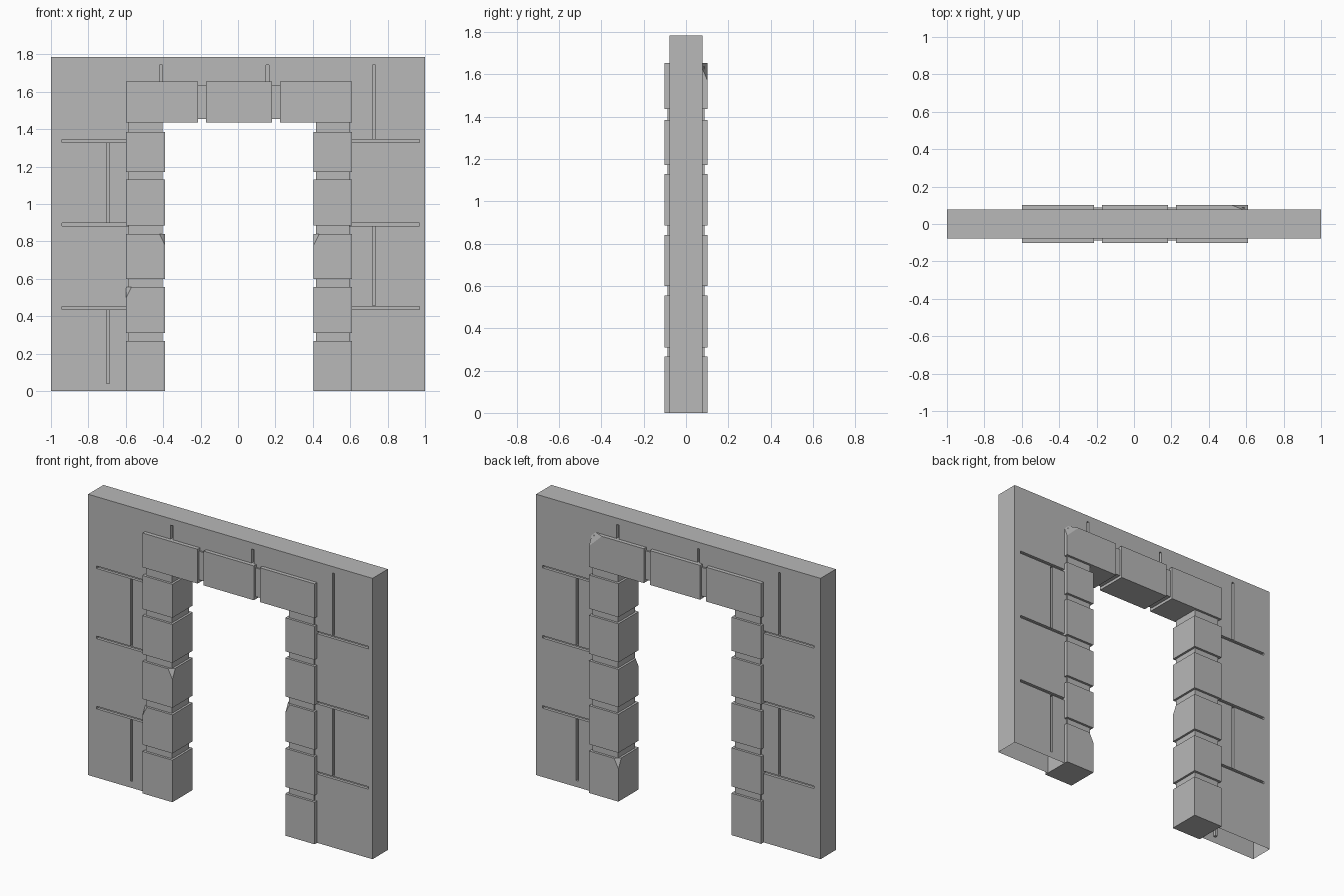
import bpy, bmesh
from mathutils import Vector

cube = bpy.data.objects.get("Cube")
if cube:
    bpy.data.objects.remove(cube, do_unlink=True)

stone = bpy.data.materials.new("grey stone")
stone.use_nodes = True
GREY = (0.48, 0.48, 0.48, 1)
stone.diffuse_color = GREY
stone.node_tree.nodes["Principled BSDF"].inputs["Base Color"].default_value = GREY


def finish(name, bm):
    bmesh.ops.recalc_face_normals(bm, faces=bm.faces)
    mesh = bpy.data.meshes.new(name)
    bm.to_mesh(mesh)
    bm.free()
    mesh.materials.append(stone)
    obj = bpy.data.objects.new(name, mesh)
    bpy.context.scene.collection.objects.link(obj)
    return obj


def add_box(bm, x0, x1, y0, y1, z0, z1):
    verts = bmesh.ops.create_cube(bm, size=1)["verts"]
    for v in verts:
        v.co = Vector((x0 if v.co.x < 0 else x1,
                       y0 if v.co.y < 0 else y1,
                       z0 if v.co.z < 0 else z1))


def block(name, x0, x1, z0, z1, depth, chip=None):
    """Box centred on y; chip = (x side, y side, size) breaks one top corner."""
    bm = bmesh.new()
    add_box(bm, x0, x1, -depth, depth, z0, z1)
    if chip:
        sx, sy, size = chip
        corner = Vector((x1 if sx > 0 else x0, sy * depth, z1))
        normal = Vector((sx / size[0], sy / size[1], 1 / size[2])).normalized()
        point = corner - Vector((sx * size[0], 0, 0))
        cut = bmesh.ops.bisect_plane(bm, geom=bm.verts[:] + bm.edges[:] + bm.faces[:],
                                     plane_co=point, plane_no=normal, clear_outer=True)
        edges = [e for e in cut["geom_cut"] if isinstance(e, bmesh.types.BMEdge)]
        bmesh.ops.holes_fill(bm, edges=edges)
    return finish(name, bm)


# Wall slab with a doorway
TOP, HALF = 1.785, 0.077
bm = bmesh.new()
outline = [(-1, 0), (-1, TOP), (1, TOP), (1, 0), (0.5, 0), (0.5, 1.54), (-0.5, 1.54), (-0.5, 0)]
face = bm.faces.new([bm.verts.new((x, -HALF, z)) for x, z in outline])
new = bmesh.ops.extrude_face_region(bm, geom=[face])["geom"]
bmesh.ops.translate(bm, verts=[g for g in new if isinstance(g, bmesh.types.BMVert)],
                    vec=(0, 2 * HALF, 0))
wall = finish("wall", bm)

# Masonry joints cut into both faces, the back turned half round
DEEP, W = 0.018, 0.008
courses = [0.03, 0.445, 0.891, 1.337, 1.755]
bm = bmesh.new()
for side, shift in ((-1, 0.015), (1, 0.0)):
    def groove(xa, xb, za, zb):
        xs = sorted((-side * xa, -side * xb))
        ys = sorted((side * (HALF - DEEP), side * (HALF + 0.05)))
        add_box(bm, *xs, *ys, za, zb)
    for z in courses[1:4]:
        groove(-0.955 + shift, 0.955 + shift, z - W, z + W)
    for row in range(4):
        first = -0.71 if row % 2 == 0 else -0.427
        for i in range(3):
            x = first + 0.569 * i + shift
            groove(x - W, x + W, courses[row] + 0.011, courses[row + 1] - 0.011)
cutter = finish("joint_cutter", bm)
cutter.hide_render = True
mod = wall.modifiers.new("joints", "BOOLEAN")
mod.operation, mod.solver, mod.object = "DIFFERENCE", "EXACT", cutter
carved = bpy.data.meshes.new_from_object(
    wall.evaluated_get(bpy.context.evaluated_depsgraph_get()))
wall.modifiers.clear()
wall.data = carved
bpy.data.objects.remove(cutter, do_unlink=True)

# The slab is open underneath
bm = bmesh.new()
bm.from_mesh(carved)
bmesh.ops.delete(bm, geom=[f for f in bm.faces if all(v.co.z < 0.001 for v in f.verts)],
                 context="FACES")
bm.to_mesh(carved)
bm.free()

# Door jambs: five stones each around a thinner mortar core
SMALL = (0.03, 0.03, 0.06)
levels = [(0, 0.267), (0.31, 0.555), (0.6, 0.84), (0.885, 1.13), (1.172, 1.385)]
chips = {("right", 1): (-1, -1, SMALL), ("right", 2): (1, -1, SMALL),
         ("left", 2): (-1, -1, SMALL), ("left", 0): (-1, 1, SMALL)}
for name, x0, x1 in (("right", -0.6, -0.39), ("left", 0.404, 0.61)):
    block(name + "_jamb_core", x0 + 0.014, x1 - 0.014, 0.01, 1.5, 0.087)
    for i, (z0, z1) in enumerate(levels):
        block(f"{name}_jamb_stone_{i + 1}", x0, x1, z0, z1, 0.102, chips.get((name, i)))

# Lintel: three stones on a thinner core
block("lintel_core", -0.58, 0.59, 1.455, 1.637, 0.087)
spans = [(-0.6, -0.213), (-0.17, 0.183), (0.225, 0.61)]
for i, (x0, x1) in enumerate(spans):
    chip = (1, 1, (0.09, 0.036, 0.085)) if i == 2 else None
    block(f"lintel_stone_{i + 1}", x0, x1, 1.437, 1.655, 0.102, chip)
